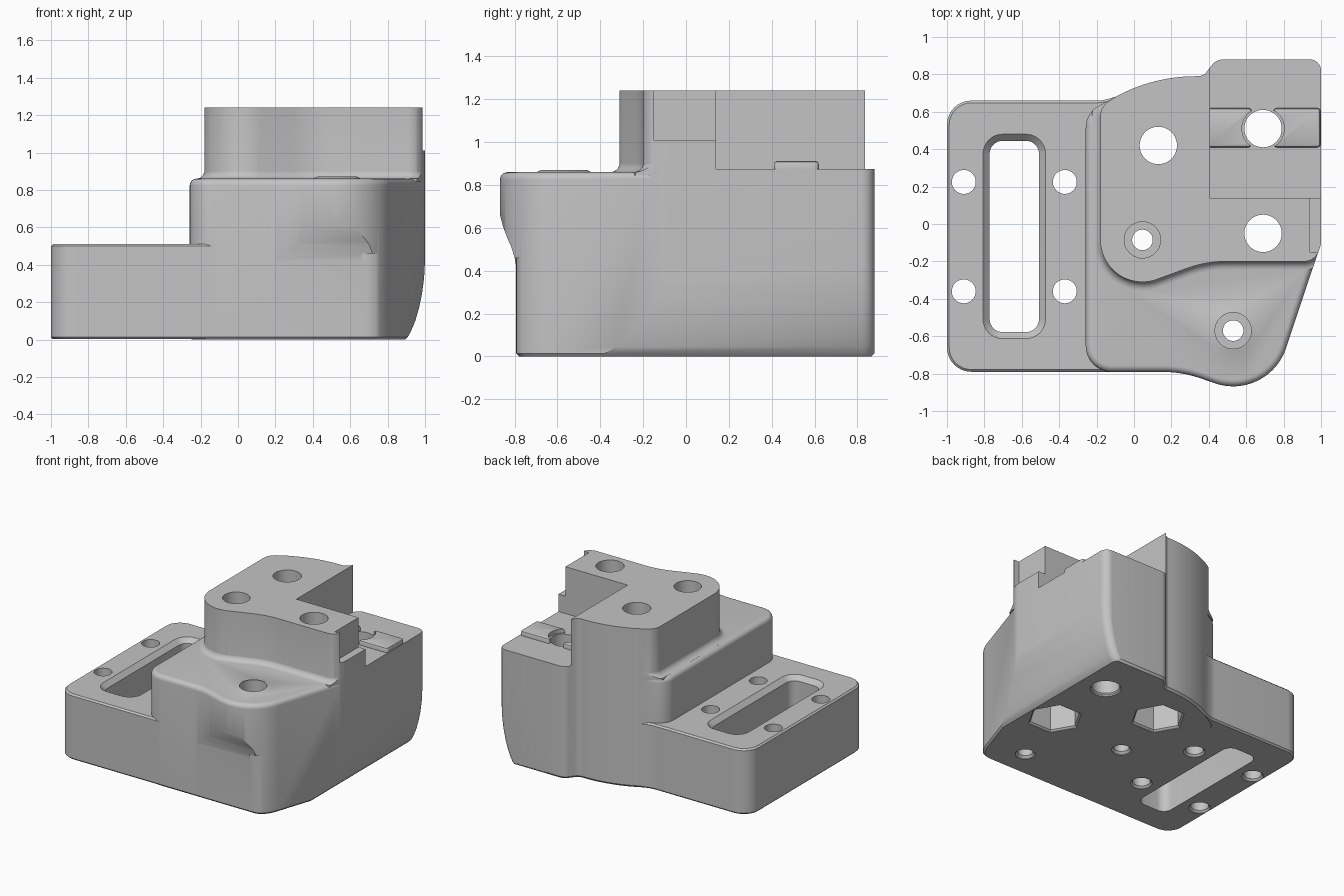
import bpy, bmesh, math
from mathutils import Vector

cube = bpy.data.objects.get("Cube")
if cube:
    bpy.data.objects.remove(cube, do_unlink=True)

grey = bpy.data.materials.new("plain grey")
grey.use_nodes = True
grey.diffuse_color = (0.55, 0.55, 0.55, 1)
grey.node_tree.nodes["Principled BSDF"].inputs["Base Color"].default_value = grey.diffuse_color


def arc(cx, cy, r, a0, a1, n=14):
    """Plain outline points along a circle, angles in degrees."""
    angles = [math.radians(a0 + (a1 - a0) * i / n) for i in range(n + 1)]
    return [(cx + r * math.cos(a), cy + r * math.sin(a), 0) for a in angles]


def circle(x, y, r, n=40):
    return arc(x, y, r, 0, 360 - 360 / n, n - 1)


def rect(x0, y0, x1, y1, r=0):
    return [(x0, y0, r), (x1, y0, r), (x1, y1, r), (x0, y1, r)]


def rounded(corners, n=8):
    """Turn (x, y, radius) corners into a closed polyline with arcs."""
    pts = []
    for i, (x, y, r) in enumerate(corners):
        p = Vector((x, y))
        if r == 0:
            pts.append(p)
            continue
        a = (Vector(corners[i - 1][:2]) - p).normalized()
        b = (Vector(corners[(i + 1) % len(corners)][:2]) - p).normalized()
        half = a.angle(b) / 2
        c = p + (a + b).normalized() * (r / math.sin(half))
        d = r / math.tan(half)
        v, w = p + a * d - c, p + b * d - c
        start = math.atan2(v.y, v.x)
        sweep = math.remainder(math.atan2(w.y, w.x) - start, math.tau)
        for k in range(n + 1):
            t = start + sweep * k / n
            pts.append(c + Vector((math.cos(t), math.sin(t))) * r)
    return [p for i, p in enumerate(pts) if (p - pts[i - 1]).length > 1e-4]


def inset(pts, d):
    out = []
    for i, p in enumerate(pts):
        e, f = (p - pts[i - 1]).normalized(), (pts[(i + 1) % len(pts)] - p).normalized()
        n1, n2 = Vector((e.y, -e.x)), Vector((f.y, -f.x))
        out.append(p - (n1 + n2) * (d / (1 + n1.dot(n2))))
    return out


def skin(name, rings):
    """Closed solid through rings of points that run anticlockwise."""
    bm = bmesh.new()
    rings = [[bm.verts.new(p) for p in ring] for ring in rings]
    n = len(rings[0])
    for low, high in zip(rings, rings[1:]):
        for i in range(n):
            j = (i + 1) % n
            bm.faces.new((low[i], low[j], high[j], high[i]))
    bm.faces.new(rings[0][::-1])
    bm.faces.new(rings[-1])
    mesh = bpy.data.meshes.new(name)
    bm.to_mesh(mesh)
    bm.free()
    mesh.materials.append(grey)
    ob = bpy.data.objects.new(name, mesh)
    bpy.context.collection.objects.link(ob)
    return ob


def stack(name, corners, layers):
    """Upright solid, each layer being (z, inset)."""
    pts = rounded(corners)
    return skin(name, [[(p.x, p.y, z) for p in inset(pts, d)] for z, d in layers])


def combine(target, tool, operation):
    mod = target.modifiers.new(operation, "BOOLEAN")
    mod.operation, mod.solver, mod.object = operation, "EXACT", tool
    bpy.context.view_layer.objects.active = target
    bpy.ops.object.modifier_apply(modifier=mod.name)
    bpy.data.objects.remove(tool, do_unlink=True)


# Shared outline along the right side and the back
right_back = [(1, -0.109, 0.1), (1, 0.88, 0.06), (0.44, 0.88, 0.08), (0.37, 0.79, 0.06)]
right_back += arc(0.33, -0.1, 0.89, 90, 118)

mid_outline = [(-0.26, -0.793, 0.14), (0.257, -0.793, 0.6)]
mid_outline += arc(0.53, -0.57, 0.3, 250, 341.6, 24) + right_back + [(-0.26, 0.595, 0.13)]

block_outline = arc(0.045, -0.085, 0.225, 180, 290, 24)
block_outline += [(0.386, -0.2, 0.6), (0.969, -0.2, 0.08)] + right_back + [(-0.18, 0.63, 0.1)]

quarter = [math.radians(15 * i) for i in range(7)]

# Middle body with a rounded top edge
body = stack("bracket_body", mid_outline, [(0, 0.014), (0.014, 0.002)] + [
    (0.825 + 0.035 * math.sin(t), 0.002 + 0.035 * (1 - math.cos(t))) for t in quarter])

# Upper block running down the back wall
combine(body, stack("upper_block", block_outline, [(0.004, 0.012), (0.016, 0), (1.24, 0)]), "UNION")

# Concave fillet at the foot of the block, trimmed to the body outline
fillet = stack("fillet", block_outline, [(0.845, -0.045)] + [
    (0.86 + 0.045 * (1 - math.cos(t)), 0.001 - 0.046 * (1 - math.sin(t))) for t in quarter])
combine(fillet, stack("trim", mid_outline, [(-1, 0.001), (3, 0.001)]), "INTERSECT")
combine(body, fillet, "UNION")

# Low mounting flange on the left
flange = [(-1, -0.79, 0.13), (0.1, -0.79, 0), (0.1, 0.74, 0), (-0.03, 0.7, 0),
          (-0.17, 0.66, 0.2), (-1, 0.66, 0.13)]
combine(body, stack("flange", flange, [(0.002, 0.012), (0.014, 0), (0.5, 0), (0.512, 0.012)]), "UNION")

# Lower right side curving inward, with the rear corner kept round
side = [(-0.2, -0.107), (0, -0.107), (0.014, -0.093), (0.045, -0.076), (0.1, -0.053), (0.17, -0.033),
        (0.24, -0.018), (0.33, -0.006), (0.44, 0), (0.6, 0)]
wall = rounded([(-3, -3, 0), (1.001, -3, 0), (1.001, 0.881, 0.06), (-3, 0.881, 0)])
waste = stack("side_undercut", rect(0.84, -2, 1.5, 2), [(-0.1, 0), (0.44, 0)])
combine(waste, skin("side_wall", [[(p.x + dx, p.y, z) for p in wall] for z, dx in side]), "DIFFERENCE")
combine(body, waste, "DIFFERENCE")

# Undercut below the front bulge
front = [(-1.3, -0.1), (-0.778, -0.1), (-0.778, 0), (-0.7925, 0.014), (-0.7925, 0.42), (-0.8, 0.46),
         (-0.815, 0.51), (-0.833, 0.55), (-0.852, 0.6), (-0.866, 0.65), (-0.874, 0.7), (-1.3, 0.7)]
combine(body, skin("front_undercut", [[(x, y, z) for y, z in front] for x in (-2, 2)]), "DIFFERENCE")

# Rounded lower front corner
corner = [(0, -0.7925, 0), (0.773, -0.7925, 0.13), (1.1, 0.19, 0), (0, 0.19, 0)]
waste = stack("corner_undercut", rect(0.66, -1, 0.84, -0.6), [(-0.1, 0), (0.46, 0)])
combine(waste, stack("corner_wall", corner, [(-0.3, 0.014), (0, 0.014), (0.014, 0), (0.8, 0)]), "DIFFERENCE")
combine(body, waste, "DIFFERENCE")

# Rear corner notch and the small side step
combine(body, stack("notch", rect(0.405, 0.14, 1.5, 1.5), [(0.875, 0), (2, 0)]), "DIFFERENCE")
combine(body, stack("step", rect(0.94, -0.15, 1.5, 0.2), [(1.01, 0), (2, 0)]), "DIFFERENCE")

# Raised pads beside the rear hole, and the ring on the front bulge
for x0, x1 in ((0.36, 0.63), (0.745, 0.997)):
    pad = stack("pad", rect(x0, 0.41, x1, 0.62, 0.02), [(0.8, 0), (0.898, 0), (0.907, 0.004), (0.911, 0.012)])
    combine(body, pad, "UNION")
combine(body, stack("ring", circle(0.53, -0.57, 0.13), [(0.8, 0), (0.859, 0), (0.871, 0.025)]), "UNION")


def hole(x, y, steps):
    """Cut a stepped round hole; steps are (z, radius)."""
    r = steps[0][1]
    combine(body, stack("hole", circle(x, y, r), [(z, r - s) for z, s in steps]), "DIFFERENCE")


# Large holes, two with hexagonal nut pockets underneath
hole(0.69, 0.51, [(-0.1, 0.11), (0.01, 0.11), (0.02, 0.1), (0.88, 0.1), (0.88, 0.113), (2, 0.113)])
for x, y in ((0.13, 0.42), (0.69, -0.05)):
    hole(x, y, [(-0.1, 0.1), (2, 0.1)])
    pocket = stack("nut_pocket", circle(x, y, 0.185, 6), [(-0.1, -0.012), (0.003, -0.012), (0.015, 0), (0.3, 0)])
    combine(body, pocket, "DIFFERENCE")

# Counterbored screw holes
for x, y, seat in ((0.045, -0.085, 1.05), (0.53, -0.57, 0.7)):
    hole(x, y, [(-0.1, 0.07), (0.004, 0.07), (0.02, 0.055), (seat, 0.055), (seat, 0.097), (2, 0.097)])

# Flange screw holes and chamfered slot
for x in (-0.91, -0.37):
    for y in (-0.36, 0.225):
        hole(x, y, [(-0.1, 0.078), (0.004, 0.078), (0.018, 0.064), (0.8, 0.064)])
slot = stack("slot", rect(-0.772, -0.578, -0.508, 0.445, 0.07),
             [(-0.1, 0), (0.477, 0), (0.512, -0.035), (0.7, -0.035)])
combine(body, slot, "DIFFERENCE")

# Smooth curved walls, sharp edges kept
bpy.ops.object.select_all(action="DESELECT")
body.select_set(True)
bpy.context.view_layer.objects.active = body
bpy.ops.object.shade_smooth_by_angle(angle=math.radians(30))
